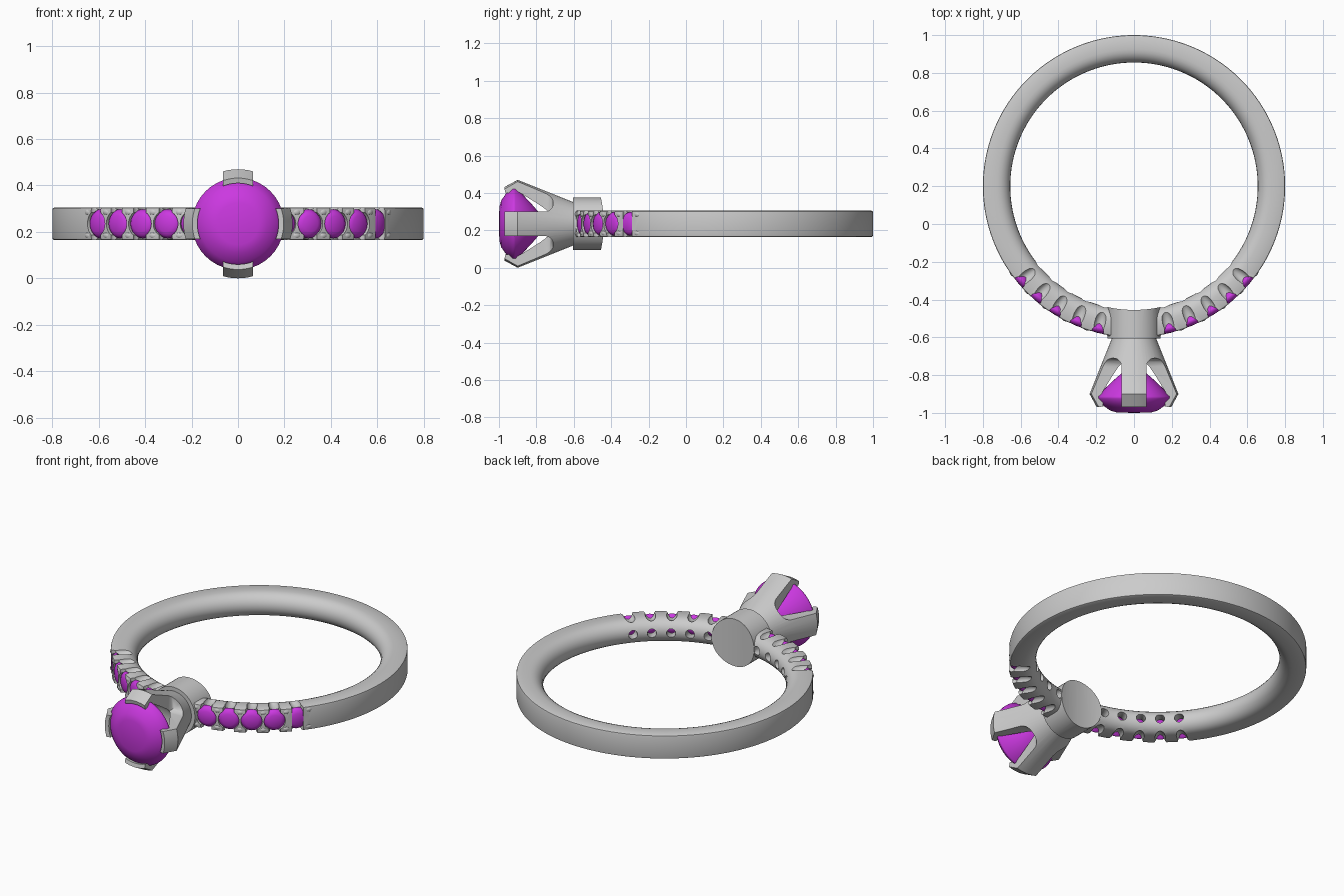
import bpy, bmesh
from math import sin, cos, pi, radians
from mathutils import Matrix

if "Cube" in bpy.data.objects:
    bpy.data.objects.remove(bpy.data.objects["Cube"])

CENTRE = Matrix.Translation((0, 0.2, 0.235))

gem_mat = bpy.data.materials.new("gem_purple")
gem_mat.diffuse_color = (0.6, 0.04, 0.75, 1)
gem_mat.use_nodes = True
gem_mat.node_tree.nodes["Principled BSDF"].inputs["Base Color"].default_value = gem_mat.diffuse_color


def radial(a):
    # local z points outward from the ring centre, local y points up
    return CENTRE @ Matrix.Rotation(radians(a), 4, 'Z') @ Matrix.Rotation(pi / 2, 4, 'X')


def add_object(name, bm, mat=None):
    bmesh.ops.recalc_face_normals(bm, faces=bm.faces)
    me = bpy.data.meshes.new(name)
    bm.to_mesh(me)
    bm.free()
    ob = bpy.data.objects.new(name, me)
    bpy.context.collection.objects.link(ob)
    if mat:
        me.materials.append(mat)
    return ob


def revolve(bm, profile, segs, matrix, closed=False):
    # spin a (radius, height) profile around the local z axis
    rings = []
    for i in range(segs):
        t = 2 * pi * i / segs
        rings.append([bm.verts.new(matrix @ Matrix.Translation((r * cos(t), r * sin(t), h)).translation)
                      for r, h in profile])
    n = len(profile)
    for i in range(segs):
        p, q = rings[i], rings[(i + 1) % segs]
        for j in range(n if closed else n - 1):
            k = (j + 1) % n
            bm.faces.new((p[j], q[j], q[k], p[k]))
    bmesh.ops.remove_doubles(bm, verts=bm.verts, dist=1e-5)


def cut(target, bm):
    cutter = add_object("cutter", bm)
    cutter.hide_render = True
    mod = target.modifiers.new("cut", 'BOOLEAN')
    mod.operation, mod.solver, mod.object = 'DIFFERENCE', 'EXACT', cutter
    mod.use_self = True
    bpy.context.view_layer.objects.active = target
    bpy.ops.object.modifier_apply(modifier=mod.name)
    bpy.data.objects.remove(cutter)


def smooth(ob, angle=40):
    bpy.ops.object.select_all(action='DESELECT')
    ob.select_set(True)
    bpy.context.view_layer.objects.active = ob
    bpy.ops.object.shade_smooth_by_angle(angle=radians(angle))


def cylinder(r, h0, h1):
    return [(0, h0), (r, h0), (r, h1), (0, h1)]


STONES = [s * (14 + 9 * i) for s in (-1, 1) for i in range(5)]
BEADS = [s * (9.5 + 9 * i) for s in (-1, 1) for i in range(6)]

# Band: flat outside, rounded inside
section = [(0.725 - 0.07 * cos(t), 0.07 * sin(t)) for t in [pi / 2 * (-1 + i / 6) for i in range(13)]]
section += [(0.792, 0.07), (0.798, 0.067), (0.80, 0.06), (0.80, -0.06), (0.798, -0.067), (0.792, -0.07)]
bm = bmesh.new()
revolve(bm, section, 160, CENTRE, closed=True)
band = add_object("band", bm)

# Scalloped seats: round pocket, see-through hole, side notch and gouges
pockets, notches, gouges = bmesh.new(), bmesh.new(), bmesh.new()
for a in STONES:
    m = radial(a)
    revolve(pockets, [(0, 0.6), (0.025, 0.6), (0.025, 0.715), (0.058, 0.765), (0.058, 0.9), (0, 0.9)], 24, m)
    revolve(notches, cylinder(0.032, -0.2, 0.2), 20, m @ Matrix.Translation((0, 0, 0.795)) @ Matrix.Rotation(pi / 2, 4, 'X'))
    for s in (-1, 1):
        bmesh.ops.create_uvsphere(gouges, u_segments=16, v_segments=10, radius=1,
                                  matrix=m @ Matrix.Translation((0, s * 0.077, 0.745)) @ Matrix.Diagonal((0.03, 0.03, 0.07, 1)))
for c in (gouges, notches, pockets):
    cut(band, c)
smooth(band)

# Beads gripping the small stones
bm = bmesh.new()
for a in BEADS:
    for s in (-1, 1):
        bmesh.ops.create_uvsphere(bm, u_segments=14, v_segments=8, radius=1,
                                  matrix=radial(a) @ Matrix.Translation((0, s * 0.05, 0.782)) @ Matrix.Diagonal((0.027, 0.02, 0.022, 1)))
smooth(add_object("stone_beads", bm), 60)

# Small stones
bm = bmesh.new()
for a in STONES:
    revolve(bm, [(0, 0.80), (0.035, 0.798), (0.052, 0.79), (0.063, 0.775), (0.06, 0.768), (0, 0.715)], 20, radial(a))
smooth(add_object("small_stones", bm, gem_mat), 60)

# Round collar under the setting, hollowed to the finger curve
bm = bmesh.new()
revolve(bm, cylinder(0.14, 0.6, 0.805), 48, radial(0))
collar = add_object("collar", bm)
bm = bmesh.new()
revolve(bm, cylinder(0.655, -0.4, 0.4), 160, CENTRE)
cut(collar, bm)
smooth(collar)

# Four-prong head: hollow cone with arched slots
bm = bmesh.new()
revolve(bm, [(0, 0.78), (0.11, 0.78), (0.115, 0.80), (0.235, 1.10), (0.197, 1.17), (0.175, 1.165),
             (0.185, 1.10), (0.09, 0.93), (0.05, 0.905), (0, 0.90)], 64, radial(0))
head = add_object("prong_head", bm)
bm = bmesh.new()
for i in range(4):
    part = bmesh.ops.create_cube(bm, size=1, matrix=radial(0) @ Matrix.Rotation(i * pi / 2, 4, 'Z')
                                 @ Matrix.Translation((0.215, 0.215, 1.11)) @ Matrix.Diagonal((0.3, 0.3, 0.4, 1)))
    inner = max(v.co.y for v in part["verts"])
    ends = {e for v in part["verts"] for e in v.link_edges
            if all(abs(w.co.y - inner) < 1e-4 for w in e.verts)
            and min((w.co - CENTRE.translation).xz.length for w in e.verts) < 0.12}
    bmesh.ops.bevel(bm, geom=list(ends), offset=0.045, segments=5, profile=0.5, affect='EDGES')
cut(head, bm)
smooth(head)

# Main stone
bm = bmesh.new()
revolve(bm, [(0, 1.20), (0.09, 1.198), (0.125, 1.188), (0.165, 1.16), (0.198, 1.125), (0.198, 1.112),
             (0.10, 1.02), (0, 0.935)], 40, radial(0))
smooth(add_object("main_stone", bm, gem_mat), 50)
